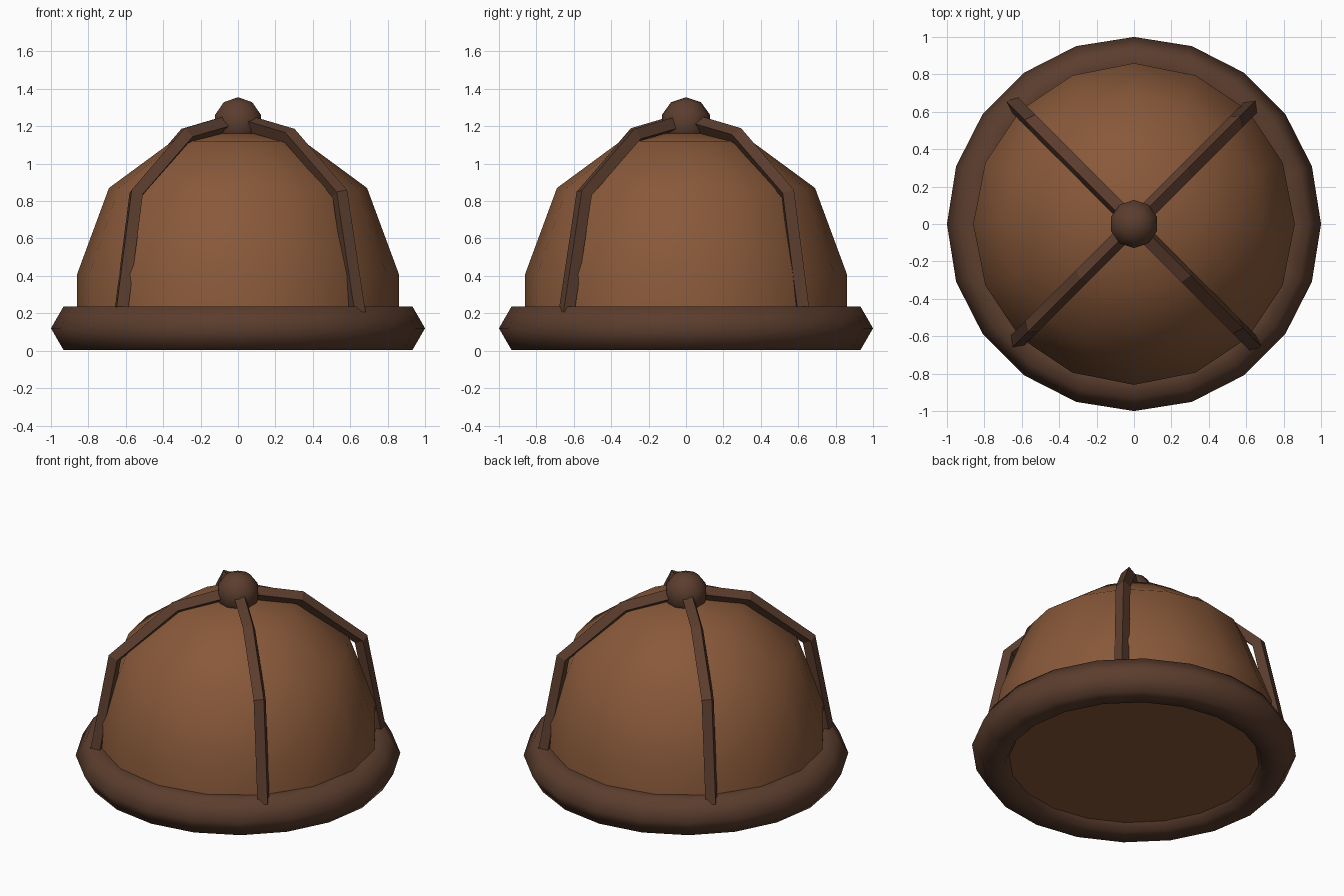
import bpy, bmesh
from math import sin, cos, pi, radians
from mathutils import Vector, Matrix

if "Cube" in bpy.data.objects:
    bpy.data.objects.remove(bpy.data.objects["Cube"])


def material(name, rgb):
    m = bpy.data.materials.new(name)
    m.diffuse_color = (*rgb, 1)
    m.use_nodes = True
    m.node_tree.nodes["Principled BSDF"].inputs["Base Color"].default_value = m.diffuse_color
    return m


LEATHER = material("leather", (0.25, 0.1, 0.042))
TRIM = material("dark_trim", (0.105, 0.047, 0.027))


def finish(name, bm, mat, smooth):
    bmesh.ops.recalc_face_normals(bm, faces=bm.faces)
    me = bpy.data.meshes.new(name)
    bm.to_mesh(me)
    bm.free()
    me.materials.append(mat)
    ob = bpy.data.objects.new(name, me)
    bpy.context.collection.objects.link(ob)
    if smooth:
        bpy.ops.object.select_all(action='DESELECT')
        ob.select_set(True)
        bpy.context.view_layer.objects.active = ob
        bpy.ops.object.shade_smooth_by_angle(angle=radians(65))
    return ob


def lathe(name, profile, segments, mat, closed=False):
    bm = bmesh.new()
    vs = [bm.verts.new((r, 0, z)) for r, z in profile]
    pairs = list(zip(vs, vs[1:])) + ([(vs[-1], vs[0])] if closed else [])
    edges = [bm.edges.new(p) for p in pairs]
    bmesh.ops.spin(bm, geom=vs + edges, axis=(0, 0, 1), cent=(0, 0, 0),
                   angle=2 * pi, steps=segments, use_merge=True)
    bmesh.ops.remove_doubles(bm, verts=bm.verts, dist=1e-4)
    return finish(name, bm, mat, True)


# Domed cap, closed underneath
lathe("dome", [(0, 0.05), (0.86, 0.05), (0.86, 0.41), (0.69, 0.87),
               (0.35, 1.12), (0, 1.18)], 16, LEATHER)

# Thick rolled rim
lathe("rim", [(0.865 + 0.135 * cos(i * pi / 3), 0.12 + 0.135 * sin(i * pi / 3))
              for i in range(6)], 20, TRIM, closed=True)

# Top knob
bm = bmesh.new()
bmesh.ops.create_uvsphere(bm, u_segments=10, v_segments=5, radius=0.135,
                          matrix=Matrix.Translation((0, 0, 1.22)))
finish("knob", bm, TRIM, True)


# Four straps running from the rim up to the knob
def strap(name, heading, roll, path, radius=0.045):
    bm = bmesh.new()
    pts = [Vector((r, 0, z)) for r, z in path]
    rings = []
    for i, p in enumerate(pts):
        t = (pts[min(i + 1, len(pts) - 1)] - pts[max(i - 1, 0)]).normalized()
        side = Vector((0, 1, 0))
        out = side.cross(t)
        rings.append([bm.verts.new(p + radius * (cos(a) * out + sin(a) * side))
                      for a in (roll + k * pi / 2 for k in range(4))])
    for a, b in zip(rings, rings[1:]):
        for k in range(4):
            bm.faces.new((a[k], a[(k + 1) % 4], b[(k + 1) % 4], b[k]))
    bm.faces.new(rings[0])
    bm.faces.new(rings[-1])
    bm.transform(Matrix.Rotation(radians(heading), 4, 'Z'))
    finish(name, bm, TRIM, False)


for heading, roll, foot, tag in ((45, 8, 0.885, "back_right"), (135, 25, 0.905, "back_left"),
                                 (225, 8, 0.885, "front_left"), (315, 25, 0.905, "front_right")):
    strap("strap_" + tag, heading, radians(roll),
          [(foot, 0.2), (0.77, 0.84), (0.39, 1.15), (0, 1.23)])
